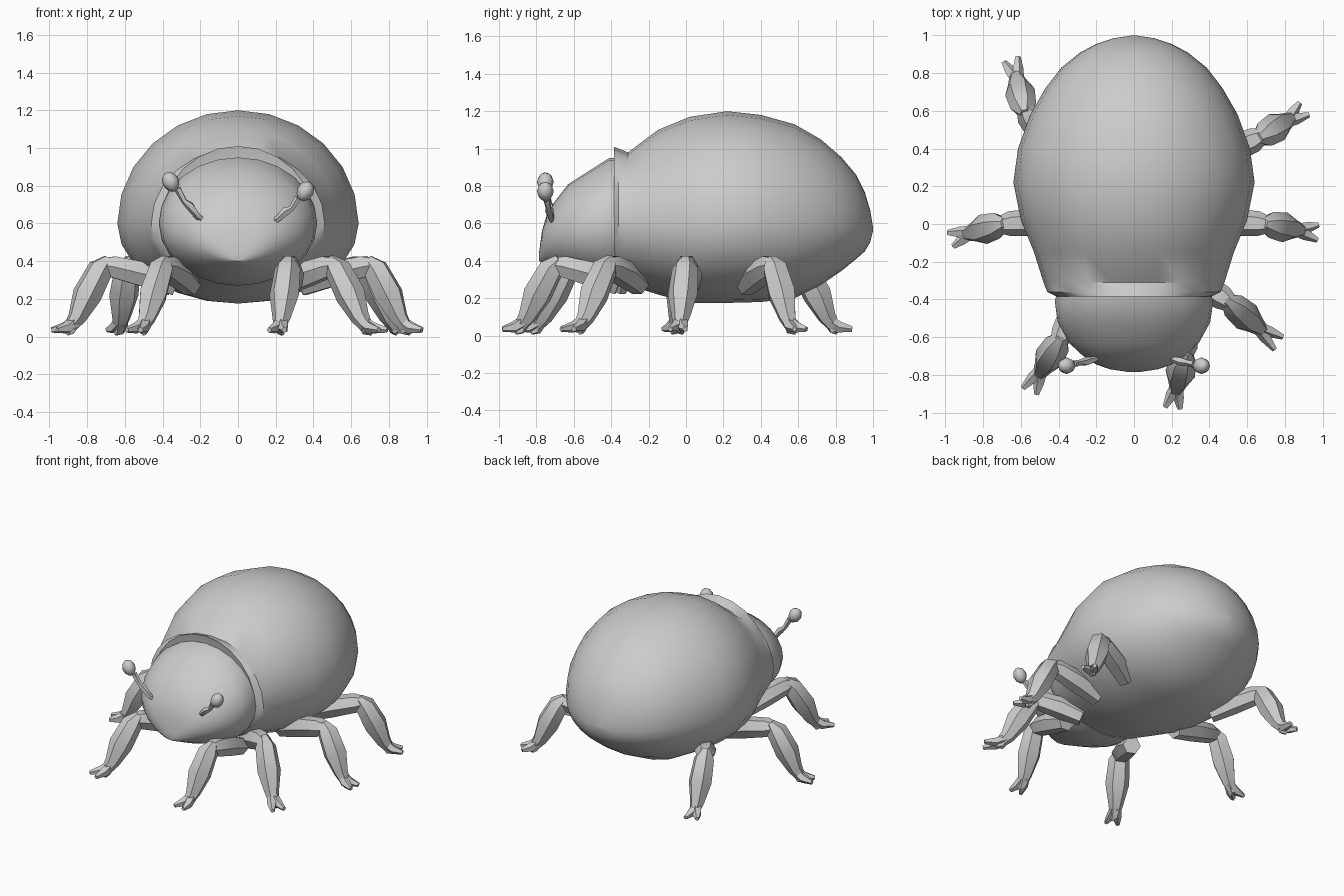
import bpy, bmesh, math
from mathutils import Vector

cube = bpy.data.objects.get("Cube")
if cube:
    bpy.data.objects.remove(cube, do_unlink=True)

grey = bpy.data.materials.new("plain grey")
grey.use_nodes = True
COLOUR = (0.6, 0.6, 0.6, 1)
grey.diffuse_color = COLOUR
grey.node_tree.nodes["Principled BSDF"].inputs["Base Color"].default_value = COLOUR


def loft(name, rings, angle=40):
    """Skin a list of equal-sized point rings and cap both ends."""
    bm = bmesh.new()
    rows = [[bm.verts.new(p) for p in ring] for ring in rings]
    n = len(rows[0])
    for a, b in zip(rows, rows[1:]):
        for i in range(n):
            j = (i + 1) % n
            bm.faces.new((a[i], a[j], b[j], b[i]))
    bm.faces.new(rows[0])
    bm.faces.new(rows[-1])
    bmesh.ops.recalc_face_normals(bm, faces=bm.faces)
    mesh = bpy.data.meshes.new(name)
    bm.to_mesh(mesh)
    bm.free()
    mesh.materials.append(grey)
    obj = bpy.data.objects.new(name, mesh)
    bpy.context.collection.objects.link(obj)
    bpy.ops.object.select_all(action='DESELECT')
    obj.select_set(True)
    bpy.context.view_layer.objects.active = obj
    bpy.ops.object.shade_smooth_by_angle(angle=math.radians(angle))
    return obj


def shell(name, sections, sides=24):
    """Egg-like hull: each section is y, half width, top, middle, bottom."""
    rings = []
    for y, rx, top, mid, low in sections:
        ring = []
        for i in range(sides):
            t = math.tau * i / sides
            s = math.sin(t)
            ring.append((rx * math.cos(t), y, mid + s * ((top - mid) if s > 0 else (mid - low))))
        rings.append(ring)
    return loft(name, rings)


def tube(name, path, sides=6, squash=1):
    """Limb along points, each given as a vector and a radius."""
    rings = []
    pts = [Vector(p) for p, r in path]
    for i, (p, r) in enumerate(path):
        d = (pts[min(i + 1, len(pts) - 1)] - pts[max(i - 1, 0)]).normalized()
        side = d.cross(Vector((0, 0, 1)))
        side = side.normalized() if side.length > 0.01 else Vector((1, 0, 0))
        up = side.cross(d)
        rings.append([pts[i] + r * (math.cos(t) * side + squash * math.sin(t) * up)
                      for t in (math.tau * k / sides for k in range(sides))])
    return loft(name, rings, 50)


# Round abdomen with a raised collar at the front
shell("body", [
    (-.37, .38, .93, .6, .3), (-.385, .41, 1.01, .6, .29), (-.36, .46, 1.0, .6, .28),
    (-.31, .48, .98, .6, .27), (-.15, .53, 1.1, .6, .22), (.02, .6, 1.17, .6, .175),
    (.22, .64, 1.2, .6, .175), (.4, .615, 1.18, .6, .18), (.58, .55, 1.13, .6, .2),
    (.72, .47, 1.05, .6, .27), (.83, .385, .955, .59, .345), (.91, .285, .86, .58, .41),
    (.955, .2, .77, .58, .45), (.985, .11, .67, .57, .5), (1.0, .01, .58, .57, .56)])

# Head, sloping forward to a low lip
shell("head", [
    (-.33, .4, .95, .6, .27), (-.41, .42, .95, .6, .27), (-.52, .405, .88, .58, .29),
    (-.63, .345, .81, .56, .33), (-.7, .27, .72, .54, .36), (-.745, .2, .645, .52, .38),
    (-.77, .13, .56, .49, .39), (-.785, .03, .45, .43, .4)])

# Legs: root, knee and toe positions seen from above
LEGS = {
    "left_front": ((.28, -.36), (.27, -.69), (.2, -.98)),
    "left_fore": ((.24, -.25), (.5, -.41), (.77, -.64)),
    "left_middle": ((.33, .02), (.7, 0), (.98, -.05)),
    "left_back": ((.34, .32), (.67, .46), (.91, .61)),
    "right_back": ((-.38, .33), (-.58, .6), (-.65, .88)),
    "right_middle": ((-.33, .02), (-.7, 0), (-.98, -.08)),
    "right_front": ((-.25, -.32), (-.39, -.61), (-.56, -.89)),
}
for name, (root, knee, toe) in LEGS.items():
    root, knee, toe = (Vector((*p, 0)) for p in (root, knee, toe))
    at = lambda a, b, f, z: a.lerp(b, f) + Vector((0, 0, z))
    tube(name + "_thigh", [
        (at(root, knee, 0, .27), .06), (at(root, knee, .45, .33), .075),
        (at(root, knee, .9, .37), .065), (at(knee, toe, .1, .38), .04)])
    tube(name + "_shin", [
        (at(knee, toe, -.05, .41), .03), (at(knee, toe, .1, .36), .07),
        (at(knee, toe, .36, .22), .08), (at(knee, toe, .55, .1), .05),
        (at(knee, toe, .68, .05), .035)])
    # Foot with a pair of splayed claws and a small outer spur
    along = (toe - knee).normalized()
    across = Vector((-along.y, along.x, 0))
    ankle = at(knee, toe, .56, .085)
    for label, reach, spread in (("inner", 1, -.035), ("outer", .97, .045)):
        tip = at(knee, toe, reach, .035) + across * spread
        tube(f"{name}_{label}_claw", [
            (ankle, .035), (at(knee, toe, .77, .045) + across * spread * .5, .032),
            (tip, .015)], 5)
    tube(name + "_spur", [
        (ankle, .03), (at(knee, toe, .68, .03), .028),
        (at(knee, toe, .74, .015) + across * .02, .012)], 5)

# Clubbed feelers, the right one held a little higher
for name, s, lift in (("left_feeler", 1, 0), ("right_feeler", -1, .05)):
    path = [(.17, -.68, .6, .02), (.215, -.72, .625, .018), (.255, -.73, .665, .024),
            (.285, -.735, .68, .016), (.32, -.745, .735, .02)]
    tube(name, [((s * x, y, z + lift * (x - .17) / .15), r) for x, y, z, r in path], 5)
    ball = [(-.05, .014), (-.03, .036), (0, .045), (.03, .034), (.045, .01)]
    tube(name + "_club", [((s * (.358 + .5 * h), -.752, .773 + lift + h), r) for h, r in ball], 8)
